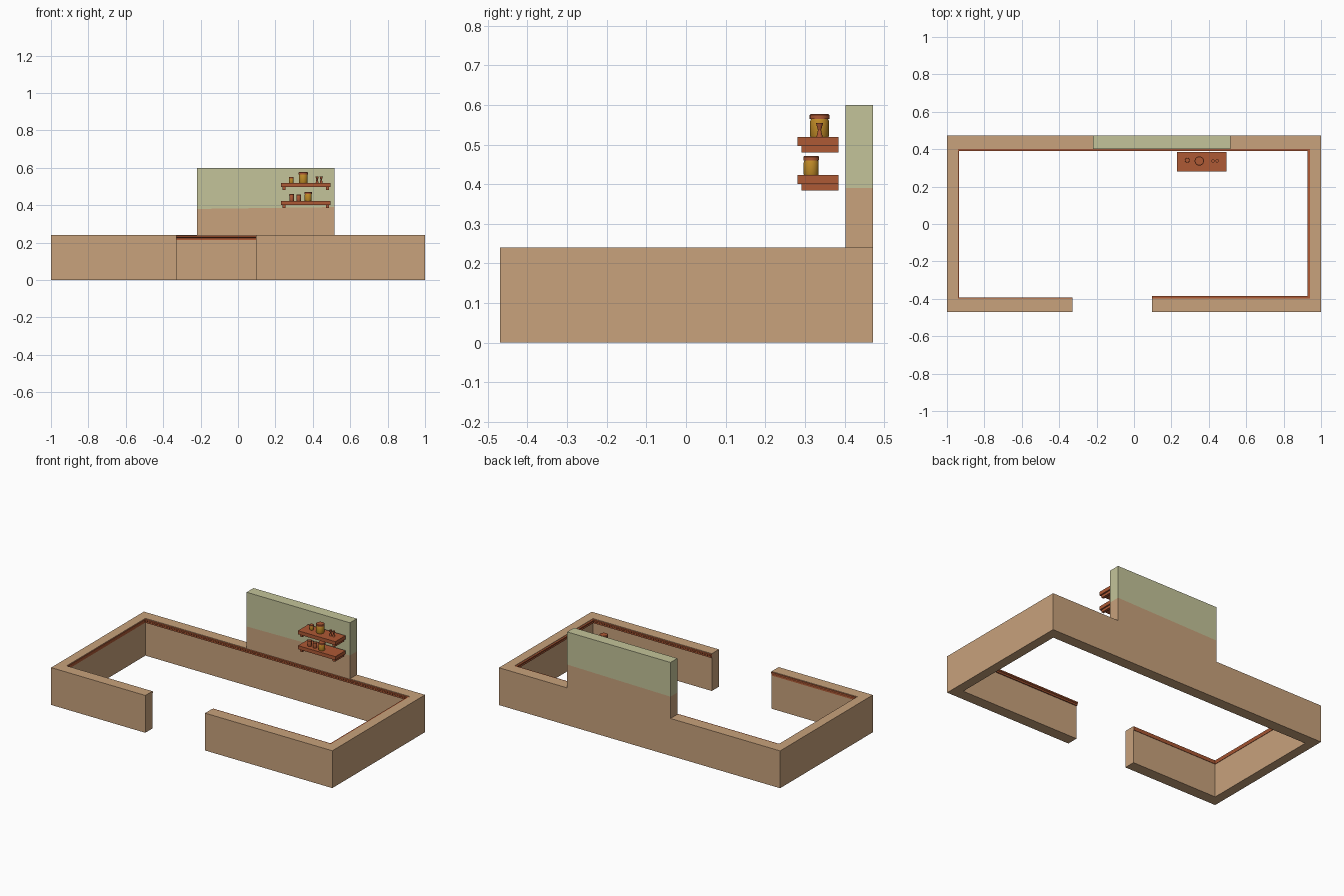
import bpy, bmesh, math
from mathutils import Vector, Matrix

if "Cube" in bpy.data.objects:
    bpy.data.objects.remove(bpy.data.objects["Cube"])


def mat(name, col):
    m = bpy.data.materials.new(name)
    m.diffuse_color = (*col, 1)
    m.use_nodes = True
    m.node_tree.nodes["Principled BSDF"].inputs["Base Color"].default_value = m.diffuse_color
    return m


TAN = mat("tan_plaster", (0.58, 0.36, 0.20))
GREEN = mat("sage_paint", (0.55, 0.55, 0.32))
WOOD = mat("red_wood", (0.42, 0.10, 0.035))
GOLD = mat("golden_glass", (0.53, 0.26, 0.02))


def finish(bm, name, mats, smooth=False):
    bmesh.ops.recalc_face_normals(bm, faces=bm.faces)
    me = bpy.data.meshes.new(name)
    bm.to_mesh(me)
    bm.free()
    ob = bpy.data.objects.new(name, me)
    bpy.context.collection.objects.link(ob)
    for m in mats:
        me.materials.append(m)
    if smooth:
        bpy.ops.object.select_all(action='DESELECT')
        ob.select_set(True)
        bpy.context.view_layer.objects.active = ob
        bpy.ops.object.shade_smooth_by_angle(angle=math.radians(35))
    return ob


def add_box(bm, x0, x1, y0, y1, z0, z1):
    m = Matrix.Translation(((x0 + x1) / 2, (y0 + y1) / 2, (z0 + z1) / 2))
    m = m @ Matrix.Diagonal((x1 - x0, y1 - y0, z1 - z0, 1))
    bmesh.ops.create_cube(bm, size=1, matrix=m)


# Walls: plan cells in a ring with a doorway, extruded up
XI, YF, YB = 0.94, -0.398, 0.402
DOOR = (-0.33, 0.095)
PANEL = (-0.22, 0.515)
xs = [-1, -XI, DOOR[0], PANEL[0], DOOR[1], PANEL[1], XI, 1]
ys = [-0.47, YF, YB, 0.472]
bm = bmesh.new()
for i in range(7):
    for j in range(3):
        cx = (xs[i] + xs[i + 1]) / 2
        side = abs(cx) > XI
        if j == 1 and not side:
            continue
        if j == 0 and DOOR[0] < cx < DOOR[1]:
            continue
        bm.faces.new([bm.verts.new((xs[a], ys[b], 0)) for a, b in
                      ((i, j), (i + 1, j), (i + 1, j + 1), (i, j + 1))])
bmesh.ops.remove_doubles(bm, verts=bm.verts, dist=1e-5)


def raise_faces(faces, h):
    r = bmesh.ops.extrude_face_region(bm, geom=faces)
    vs = [g for g in r["geom"] if isinstance(g, bmesh.types.BMVert)]
    bmesh.ops.translate(bm, verts=vs, vec=(0, 0, h))


raise_faces(bm.faces[:], 0.24)
# Taller back panel
raise_faces([f for f in bm.faces
             if all(v.co.z > 0.2 for v in f.verts)
             and f.calc_center_median().y > YB
             and PANEL[0] < f.calc_center_median().x < PANEL[1]], 0.36)
# Slightly tilted paint line; green above it
p0, pn = Vector((0.15, 0, 0.385)), Vector((-0.0136, 0, 1)).normalized()
bmesh.ops.bisect_plane(bm, geom=bm.verts[:] + bm.edges[:] + bm.faces[:],
                       plane_co=p0, plane_no=pn)
for f in bm.faces:
    f.material_index = int((f.calc_center_median() - p0).dot(pn) > 0)
bmesh.ops.dissolve_limit(bm, angle_limit=0.01, verts=bm.verts[:],
                         edges=bm.edges[:], delimit={'MATERIAL'})
finish(bm, "walls", [TAN, GREEN])


# Stepped trim running around the inside top edge
def ring(d, z):
    return [(DOOR[0], YF + .4 * d, z), (-XI + .4 * d, YF + .4 * d, z),
            (-XI + .4 * d, YB - d, z), (XI - d, YB - d, z),
            (XI - d, YF + d, z), (DOOR[1], YF + d, z)]


bm = bmesh.new()
profile = [(0, 0.215), (0.007, 0.215), (0.007, 0.225), (0.012, 0.229),
           (0.012, 0.237), (0, 0.237)]
rows = [[bm.verts.new(c) for c in ring(d, z)] for d, z in profile]
for k in range(6):
    a, b = rows[k], rows[(k + 1) % 6]
    for i in range(5):
        bm.faces.new((a[i], a[i + 1], b[i + 1], b[i]))
for e in (0, 5):
    bm.faces.new([r[e] for r in rows])
finish(bm, "inner_trim", [WOOD])

# Two shelves, each with a pair of brackets
for name, top in (("upper_shelf", 0.519), ("lower_shelf", 0.423)):
    bm = bmesh.new()
    add_box(bm, 0.229, 0.495, 0.282, 0.385, top - 0.023, top)
    for x in (0.238, 0.470):
        add_box(bm, x, x + 0.016, 0.291, 0.385, top - 0.039, top - 0.023)
    finish(bm, name, [WOOD])


# Jar: turned body with a lid
def jar(name, x, y, z, r, h, lid, body):
    pts = [(0, 0), (r * .9, 0), (r * .95, h * .04), (r * .95, h - lid * 1.5),
           (r * .85, h - lid), (r, h - lid), (r, h - lid * .2),
           (r * .9, h), (0, h)]
    bm = bmesh.new()
    vs = [bm.verts.new((x + a, y, z + b)) for a, b in pts]
    es = [bm.edges.new(p) for p in zip(vs, vs[1:])]
    bmesh.ops.spin(bm, geom=vs + es, cent=(x, y, 0), axis=(0, 0, 1),
                   angle=math.tau, steps=20)
    bmesh.ops.remove_doubles(bm, verts=bm.verts, dist=1e-5)
    for f in bm.faces:
        f.material_index = int(f.calc_center_median().z > z + h - lid - 1e-4)
    finish(bm, name, [body, WOOD], True)


jar("large_jar", 0.349, 0.337, 0.519, 0.025, 0.058, 0.012, GOLD)
jar("small_jar", 0.285, 0.341, 0.519, 0.013, 0.032, 0.007, GOLD)
jar("medium_jar", 0.375, 0.316, 0.423, 0.020, 0.048, 0.011, GOLD)
jar("spice_pot_left", 0.287, 0.318, 0.423, 0.013, 0.036, 0.008, WOOD)
jar("spice_pot_right", 0.325, 0.318, 0.423, 0.013, 0.034, 0.008, WOOD)

# Small pair of turned cups
for name, x in (("cup_left", 0.423), ("cup_right", 0.445)):
    bm = bmesh.new()
    for z, ra, rb in ((0.519, 0.008, 0.004), (0.5365, 0.004, 0.009)):
        bmesh.ops.create_cone(bm, cap_ends=True, segments=12, radius1=ra,
                              radius2=rb, depth=0.0175,
                              matrix=Matrix.Translation((x, 0.337, z + 0.00875)))
    finish(bm, name, [WOOD], True)
